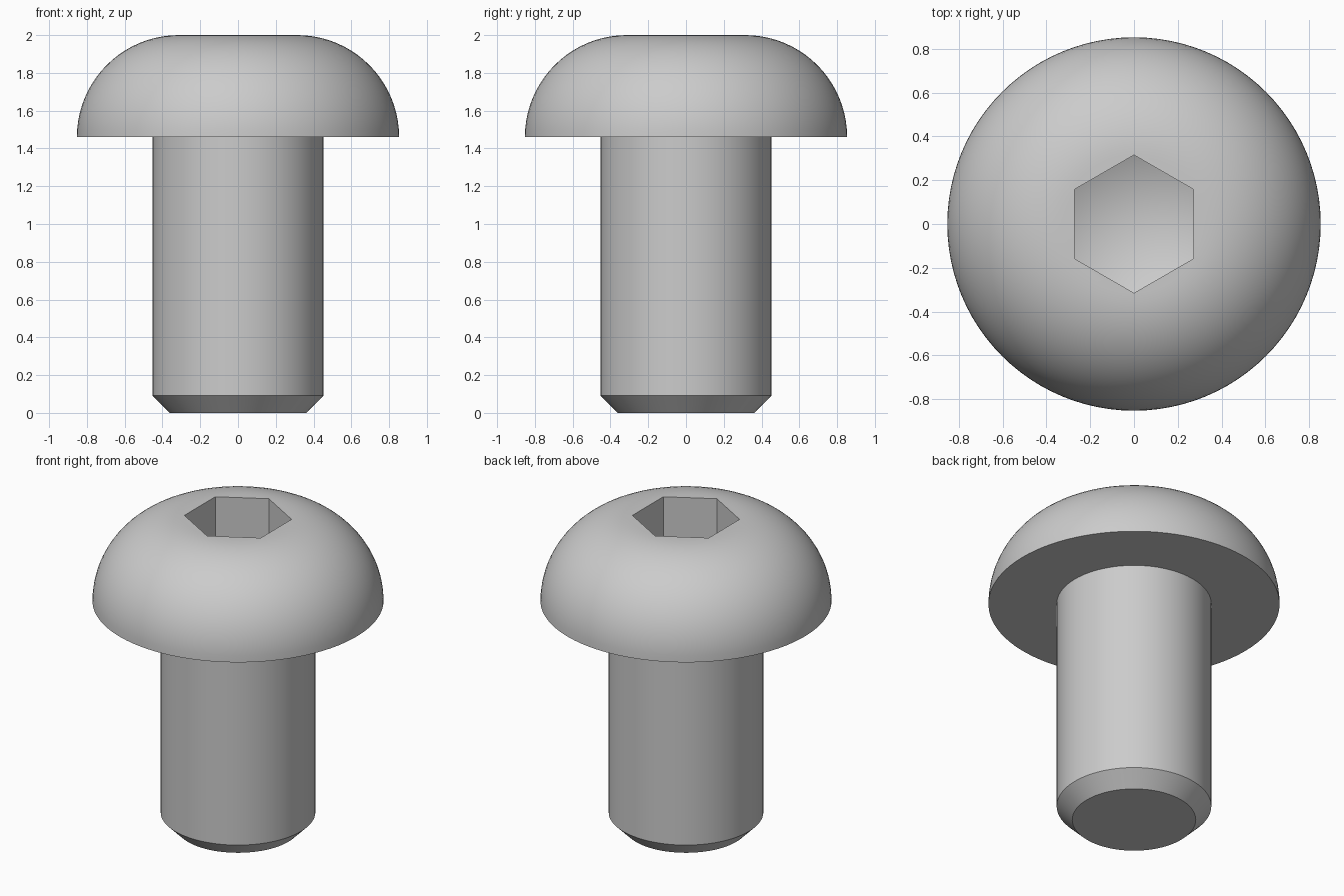
import bpy
import bmesh
from math import sin, cos, pi, radians
from mathutils import Matrix

cube = bpy.data.objects.get("Cube")
if cube:
    bpy.data.objects.remove(cube, do_unlink=True)

SEGMENTS = 96
ARC_STEPS = 20
HEAD_R, HEAD_Z, TOP_Z = 0.853, 1.46, 2.0
SHANK_R, TIP_R, TIP_Z = 0.453, 0.362, 0.092
FLAT_R = HEAD_R - (TOP_Z - HEAD_Z)
HEX_R, HEX_FLOOR, HEX_TIP = 0.315, 1.66, 1.51

steel = bpy.data.materials.new("steel_grey")
steel.use_nodes = True
steel.diffuse_color = (0.6, 0.6, 0.6, 1)
steel.node_tree.nodes["Principled BSDF"].inputs["Base Color"].default_value = (0.6, 0.6, 0.6, 1)


def lathe(name, profile, sides, turn=0.0):
    """Revolve (radius, z) points about z; a radius of 0 makes a point."""
    bm = bmesh.new()
    rings = []
    for r, z in profile:
        if r == 0:
            rings.append([bm.verts.new((0, 0, z))] * sides)
        else:
            rings.append([bm.verts.new((r * cos(2 * pi * i / sides),
                                        r * sin(2 * pi * i / sides), z))
                          for i in range(sides)])
    for low, high in zip(rings, rings[1:]):
        for i in range(sides):
            j = (i + 1) % sides
            corners = [low[i], low[j], high[j], high[i]]
            bm.faces.new(list(dict.fromkeys(corners)))
    # Flat caps on open ends
    for ring in (rings[0], rings[-1]):
        if ring[0] != ring[1]:
            bm.faces.new(ring)
    bmesh.ops.rotate(bm, verts=bm.verts, matrix=Matrix.Rotation(turn, 3, 'Z'))
    bmesh.ops.recalc_face_normals(bm, faces=bm.faces)
    mesh = bpy.data.meshes.new(name)
    bm.to_mesh(mesh)
    bm.free()
    mesh.materials.append(steel)
    obj = bpy.data.objects.new(name, mesh)
    bpy.context.collection.objects.link(obj)
    return obj


# Chamfered shank and rounded head in one profile
dome = [(FLAT_R + (HEAD_R - FLAT_R) * cos(a), HEAD_Z + (TOP_Z - HEAD_Z) * sin(a))
        for a in (pi / 2 * k / ARC_STEPS for k in range(ARC_STEPS + 1))]
bolt = lathe("button_head_bolt",
             [(TIP_R, 0), (SHANK_R, TIP_Z), (SHANK_R, HEAD_Z)] + dome, SEGMENTS)

# Hexagonal socket with a shallow pointed floor
cutter = lathe("socket_cutter",
               [(0, HEX_TIP), (HEX_R, HEX_FLOOR), (HEX_R, TOP_Z + 0.2)], 6, radians(30))
cutter.hide_render = True

bpy.ops.object.select_all(action='DESELECT')
bolt.select_set(True)
bpy.context.view_layer.objects.active = bolt
cut = bolt.modifiers.new("hex_socket", 'BOOLEAN')
cut.operation = 'DIFFERENCE'
cut.solver = 'EXACT'
cut.object = cutter
bpy.ops.object.modifier_apply(modifier=cut.name)
bpy.data.objects.remove(cutter, do_unlink=True)

bpy.ops.object.shade_smooth_by_angle(angle=radians(30))
